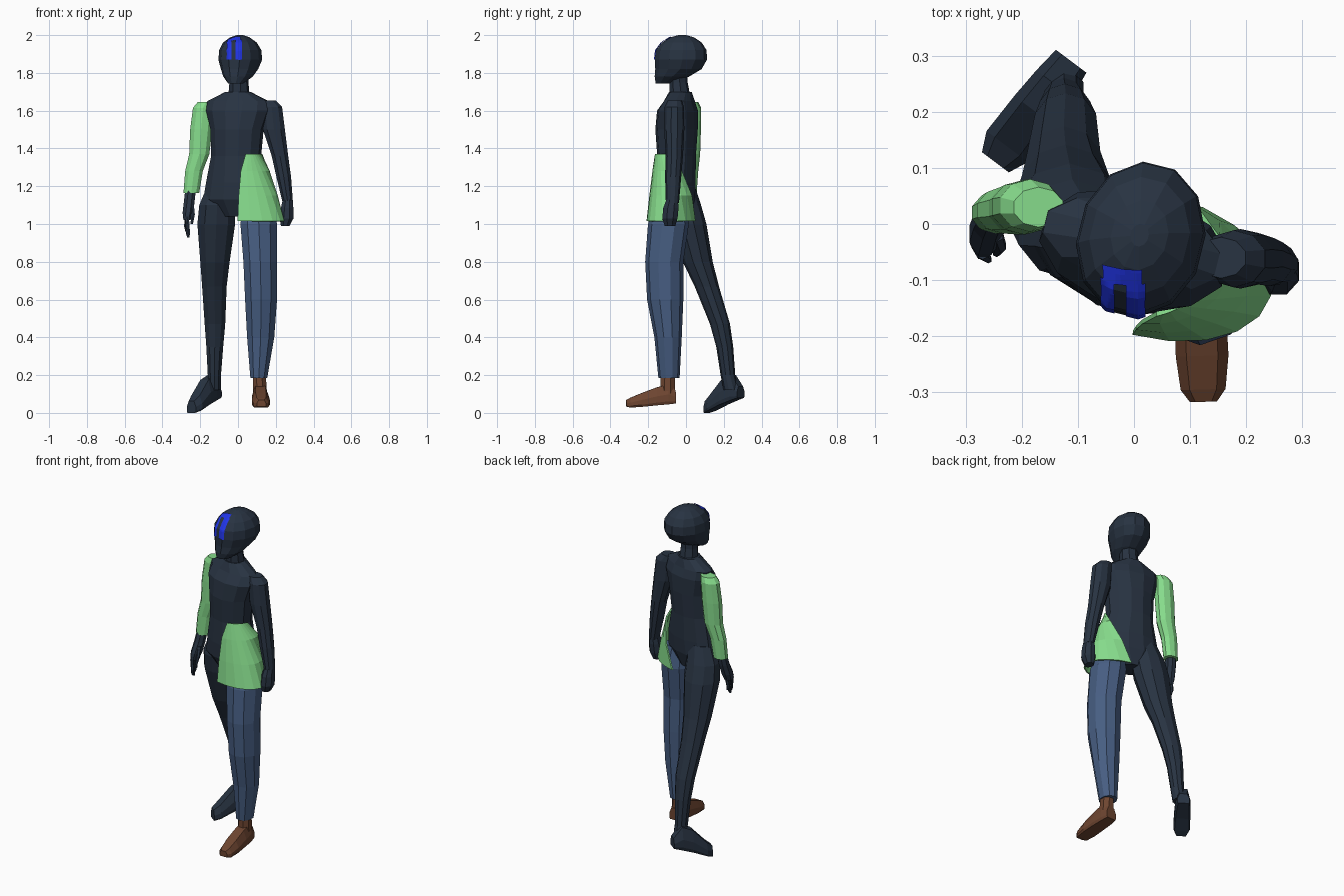
import bpy, bmesh
from math import sin, cos, pi, radians
from mathutils import Vector
from mathutils.bvhtree import BVHTree


def material(name, rgb):
    m = bpy.data.materials.new(name)
    m.diffuse_color = (*rgb, 1)
    return m


NAVY = material("dark navy", (0.021, 0.033, 0.054))
GREEN = material("light green", (0.24, 0.71, 0.26))
DENIM = material("denim blue", (0.063, 0.112, 0.225))
BROWN = material("shoe brown", (0.155, 0.060, 0.030))
BLUE = material("bright blue", (0.015, 0.035, 0.80))
YAW = radians(-14)  # the upper body is turned to one side


def mesh_object(name, rows, mat, closed=True):
    """Skin rows of points; closed rows become capped rings."""
    bm = bmesh.new()
    grid = [[bm.verts.new(p) for p in row] for row in rows]
    n = len(rows[0])
    for a, b in zip(grid, grid[1:]):
        for i in range(n if closed else n - 1):
            j = (i + 1) % n
            bm.faces.new((a[i], a[j], b[j], b[i]))
    if closed:
        bm.faces.new(grid[0][::-1])
        bm.faces.new(grid[-1])
        bmesh.ops.recalc_face_normals(bm, faces=bm.faces)
    me = bpy.data.meshes.new(name)
    bm.to_mesh(me)
    bm.free()
    me.materials.append(mat)
    ob = bpy.data.objects.new(name, me)
    bpy.context.collection.objects.link(ob)
    return ob


def ellipse_point(cx, cy, z, rx, ry, t, yaw):
    u, v = rx * cos(t), ry * sin(t)
    return Vector((cx + u * cos(yaw) - v * sin(yaw),
                   cy + u * sin(yaw) + v * cos(yaw), z))


def loft(name, rings, mat, n=10, yaw=0.0):
    """Rings are (z, cx, cy, rx, ry)."""
    rows = [[ellipse_point(cx, cy, z, rx * 1.02, ry * 1.02, 2 * pi * (i + 0.5) / n, yaw)
             for i in range(n)] for z, cx, cy, rx, ry in rings]
    return mesh_object(name, rows, mat)


def foot(name, heel, direction, sections, mat):
    """Sections are (distance from heel, bottom, top, half width)."""
    d = Vector((*direction, 0)).normalized()
    side = Vector((-d.y, d.x, 0))
    outline = [(-.85, 0), (.85, 0), (1, .15), (1, .5), (.6, 1), (-.6, 1), (-1, .5), (-1, .15)]
    rows = []
    for s, lo, hi, w in sections:
        c = Vector((*heel, 0)) + d * s
        rows.append([c + side * (w * a) + Vector((0, 0, lo + (hi - lo) * b)) for a, b in outline])
    return mesh_object(name, rows, mat)


# Torso and neck
loft("torso", [
    (1.04, -0.01, -0.045, 0.07, 0.06), (1.13, -0.01, -0.055, 0.175, 0.095),
    (1.22, -0.005, -0.055, 0.165, 0.10), (1.36, -0.01, -0.05, 0.132, 0.098),
    (1.50, -0.005, -0.05, 0.14, 0.108), (1.60, 0, -0.045, 0.17, 0.102),
    (1.65, 0, -0.035, 0.165, 0.075), (1.70, 0, -0.03, 0.065, 0.058)], NAVY, 12, YAW)
loft("neck", [(1.66, 0.005, -0.03, 0.058, 0.055), (1.75, 0.005, -0.04, 0.05, 0.048),
              (1.82, 0.005, -0.04, 0.05, 0.048)], NAVY, 8, YAW)

# Head
head = loft("head", [
    (1.745, -0.012, -0.115, 0.04, 0.045), (1.78, 0.0, -0.075, 0.075, 0.09),
    (1.82, 0.008, -0.04, 0.095, 0.122), (1.87, 0.012, -0.027, 0.112, 0.137),
    (1.92, 0.012, -0.025, 0.108, 0.133), (1.96, 0.010, -0.022, 0.087, 0.105),
    (1.988, 0.010, -0.02, 0.05, 0.062), (2.0, 0.010, -0.02, 0.016, 0.02)], NAVY, 12, YAW)

# Head stripes: thin plates projected outward onto the front of the head
bm = bmesh.new()
bm.from_mesh(head.data)
tree = BVHTree.FromBMesh(bm)
bm.free()
centre = Vector((0.01, -0.02, 1.88))
for label, x0, x1, y0, y1, z0, z1 in (
        ("left", -0.07, -0.036, -0.162, -0.105, 1.87, 1.975),
        ("right", -0.014, 0.02, -0.162, -0.105, 1.87, 1.975),
        ("top", -0.064, 0.014, -0.108, -0.078, 1.972, 1.986)):
    rows = []
    for i in range(13):
        k = i / 12
        row = []
        for j in range(9):
            target = Vector((x0 + (x1 - x0) * j / 8, y0 + (y1 - y0) * k ** 3, z0 + (z1 - z0) * k))
            ray = (target - centre).normalized()
            hit = tree.ray_cast(centre, ray)[0] or target
            row.append(hit + ray * 0.005)
        rows.append(row)
    mesh_object("head_stripe_" + label, rows, BLUE, closed=False)

# Sleeved arm with open hand
loft("green_sleeve", [
    (1.645, -0.17, 0.03, 0.045, 0.035), (1.615, -0.185, 0.033, 0.055, 0.046),
    (1.50, -0.195, 0.030, 0.060, 0.048), (1.37, -0.205, 0.028, 0.055, 0.046),
    (1.28, -0.233, 0.024, 0.048, 0.040), (1.165, -0.247, 0.020, 0.043, 0.036)], GREEN)
loft("open_palm", [
    (1.19, -0.25, 0.018, 0.03, 0.028), (1.12, -0.258, 0.003, 0.030, 0.033),
    (1.06, -0.265, -0.018, 0.030, 0.038), (1.02, -0.27, -0.03, 0.020, 0.034)], NAVY, 8)
for i in range(4):
    y = -0.003 - 0.017 * i
    tip = 0.96 - 0.016 * i if i < 3 else 0.94
    loft("finger_%d" % (i + 1), [
        (1.04, -0.27, y, 0.011, 0.009), (0.99, -0.277 + 0.004 * i, y - 0.005, 0.010, 0.008),
        (tip, -0.272 + 0.004 * i, y - 0.010, 0.007, 0.006)], NAVY, 6)
loft("thumb", [(1.10, -0.245, -0.02, 0.013, 0.012), (1.05, -0.238, -0.04, 0.011, 0.011),
               (1.00, -0.245, -0.052, 0.007, 0.007)], NAVY, 6)

# Bare arm with closed fist
loft("dark_arm", [
    (1.655, 0.155, -0.06, 0.045, 0.036), (1.62, 0.178, -0.062, 0.057, 0.050),
    (1.50, 0.190, -0.062, 0.060, 0.052), (1.36, 0.222, -0.062, 0.045, 0.045),
    (1.25, 0.242, -0.068, 0.040, 0.042), (1.11, 0.264, -0.072, 0.028, 0.034)], NAVY)
loft("fist", [
    (1.13, 0.263, -0.073, 0.027, 0.032), (1.085, 0.260, -0.080, 0.035, 0.043),
    (1.03, 0.257, -0.085, 0.039, 0.043), (0.99, 0.250, -0.085, 0.024, 0.030)], NAVY, 8)

# Shirt tail: a flared shell wrapped round one hip, narrowing to a point
tail = []
for z, cx, cy, rx, ry, t0, t1 in (
        (1.015, 0.035, -0.075, 0.212, 0.124, -92, 92), (1.15, 0.02, -0.065, 0.190, 0.120, -86, 70),
        (1.28, 0.0, -0.055, 0.167, 0.116, -75, 35), (1.37, -0.01, -0.05, 0.142, 0.112, -58, -5)):
    tail.append([ellipse_point(cx, cy, z, rx, ry, radians(t0 + (t1 - t0) * i / 10), YAW)
                 for i in range(11)])
shell = mesh_object("shirt_tail", tail, GREEN, closed=False)
solid = shell.modifiers.new("thickness", 'SOLIDIFY')
solid.thickness = 0.008
solid.offset = 0

# Trailing dark leg and foot
loft("trailing_leg", [
    (1.20, -0.09, -0.02, 0.075, 0.065), (1.10, -0.11, -0.01, 0.098, 0.088),
    (1.00, -0.115, 0.012, 0.103, 0.094), (0.80, -0.122, 0.062, 0.080, 0.078),
    (0.67, -0.125, 0.110, 0.067, 0.063), (0.47, -0.122, 0.180, 0.056, 0.052),
    (0.35, -0.123, 0.205, 0.046, 0.044), (0.20, -0.125, 0.222, 0.036, 0.038),
    (0.12, -0.125, 0.240, 0.036, 0.040)], NAVY)
foot("trailing_foot", (-0.112, 0.29), (-0.6, -0.8), [
    (0, 0.08, 0.14, 0.034), (0.05, 0.065, 0.20, 0.040), (0.11, 0.045, 0.175, 0.044),
    (0.19, 0.012, 0.09, 0.046), (0.225, 0.0, 0.062, 0.030)], NAVY)

# Leading leg in denim, with ankle and shoe
loft("denim_leg", [
    (1.12, 0.10, -0.085, 0.075, 0.075), (1.00, 0.110, -0.093, 0.100, 0.106),
    (0.80, 0.118, -0.115, 0.092, 0.099), (0.60, 0.122, -0.110, 0.087, 0.094),
    (0.40, 0.120, -0.095, 0.074, 0.071), (0.185, 0.110, -0.090, 0.046, 0.055)], DENIM)
loft("shoe_ankle", [(0.22, 0.112, -0.096, 0.036, 0.040), (0.10, 0.116, -0.098, 0.040, 0.042)],
     BROWN, 8)
foot("shoe", (0.116, -0.055), (0.03, -1), [
    (0, 0.05, 0.12, 0.034), (0.04, 0.045, 0.15, 0.041), (0.10, 0.040, 0.135, 0.045),
    (0.18, 0.032, 0.105, 0.047), (0.24, 0.028, 0.080, 0.040), (0.262, 0.034, 0.068, 0.024)], BROWN)
